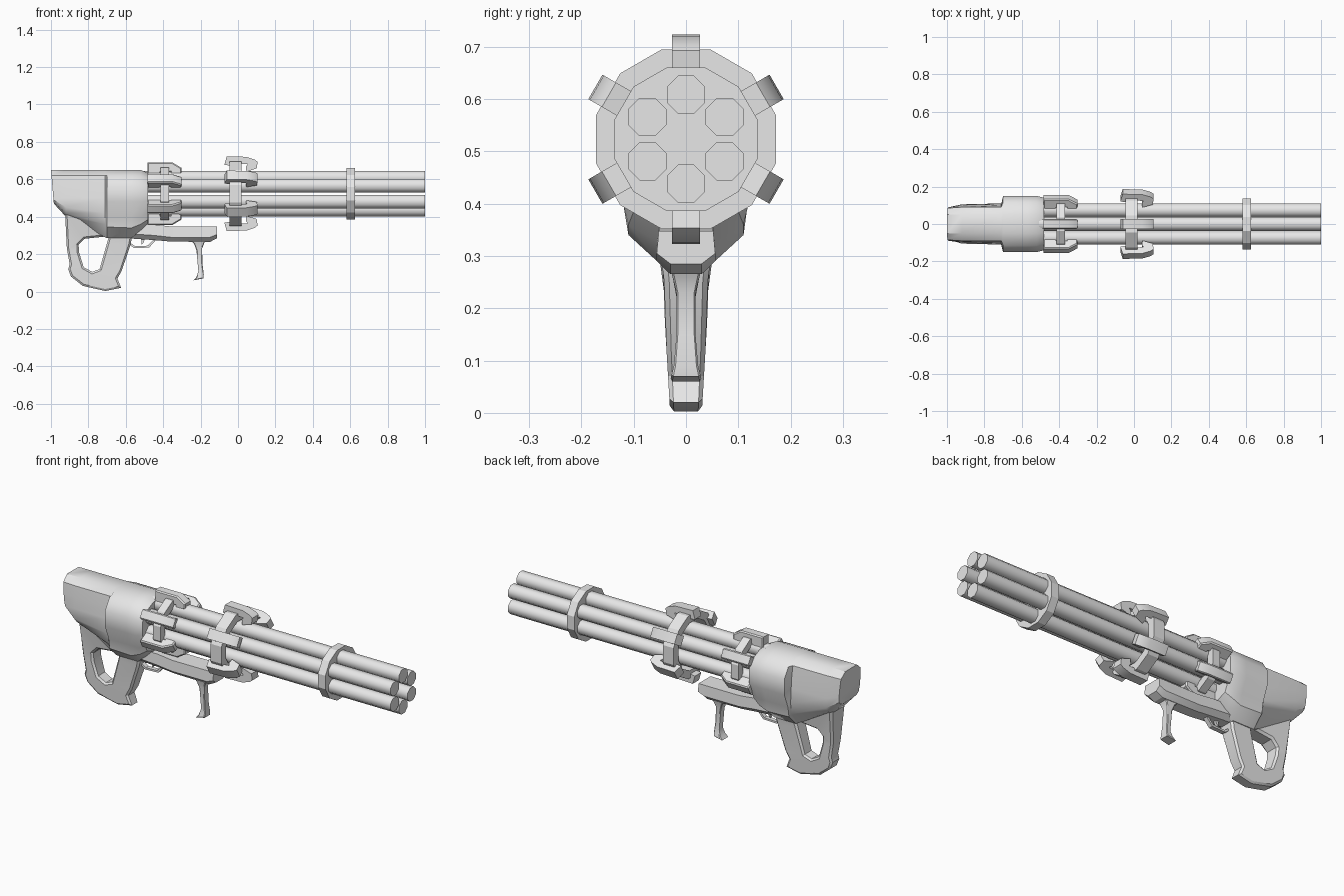
import bpy, bmesh, math
from mathutils import Matrix

if "Cube" in bpy.data.objects:
    bpy.data.objects.remove(bpy.data.objects["Cube"])

CZ = 0.523  # height of the barrel axis
grey = bpy.data.materials.new("light_grey_metal")
grey.diffuse_color = (0.8, 0.8, 0.8, 1)
grey.use_nodes = True
grey.node_tree.nodes["Principled BSDF"].inputs["Base Color"].default_value = grey.diffuse_color


def finish(name, mesh, angle=35):
    ob = bpy.data.objects.new(name, mesh)
    bpy.context.collection.objects.link(ob)
    mesh.materials.clear()
    mesh.materials.append(grey)
    bpy.ops.object.select_all(action='DESELECT')
    ob.select_set(True)
    bpy.context.view_layer.objects.active = ob
    bpy.ops.object.shade_smooth_by_angle(angle=math.radians(angle))
    return ob


def loft(name, sections, angle=35):
    """Skin closed loops of (x, y, z) points and cap both ends."""
    bm = bmesh.new()
    loops = [[bm.verts.new(p) for p in s] for s in sections]
    n = len(loops[0])
    for a, b in zip(loops, loops[1:]):
        for i in range(n):
            j = (i + 1) % n
            bm.faces.new((a[i], a[j], b[j], b[i]))
    bm.faces.new(loops[0])
    bm.faces.new(loops[-1])
    bmesh.ops.recalc_face_normals(bm, faces=bm.faces)
    me = bpy.data.meshes.new(name)
    bm.to_mesh(me)
    bm.free()
    return finish(name, me, angle)


def rod(name, sides, r, x0, x1, y=0.0, z=CZ, angle=50):
    def ring(x):
        return [(x, y + r * math.sin((i + .5) * math.tau / sides),
                 z + r * math.cos((i + .5) * math.tau / sides)) for i in range(sides)]
    return loft(name, [ring(x0), ring(x1)], angle)


def band(name, r_in, r_out, x0, x1, sides=12):
    """Flat-sided hollow band around the barrel axis."""
    bm = bmesh.new()
    rings = []
    for x, r in ((x0, r_in), (x0, r_out), (x1, r_out), (x1, r_in)):
        rings.append([bm.verts.new((x, r * math.sin((i + .5) * math.tau / sides),
                                    CZ + r * math.cos((i + .5) * math.tau / sides)))
                      for i in range(sides)])
    for k in range(4):
        a, b = rings[k], rings[(k + 1) % 4]
        for i in range(sides):
            j = (i + 1) % sides
            bm.faces.new((a[i], a[j], b[j], b[i]))
    bmesh.ops.recalc_face_normals(bm, faces=bm.faces)
    me = bpy.data.meshes.new(name)
    bm.to_mesh(me)
    bm.free()
    return finish(name, me, 20)


def plate(name, outlines, half, bevel=0.0, angle=35, width=None, spin=None):
    """Extrude (x, z) outlines (outer + holes) across y, with optional chamfer,
    width taper by height and a spin about the barrel axis."""
    cu = bpy.data.curves.new(name, 'CURVE')
    cu.dimensions, cu.fill_mode = '2D', 'BOTH'
    cu.extrude, cu.bevel_depth, cu.bevel_resolution = half - bevel, bevel, 0
    cu.offset = -bevel
    for pts in outlines:
        s = cu.splines.new('POLY')
        s.points.add(len(pts) - 1)
        for p, (x, z) in zip(s.points, pts):
            p.co = (x, z, 0, 1)
        s.use_cyclic_u = True
    tmp = bpy.data.objects.new(name + "_tmp", cu)
    bpy.context.collection.objects.link(tmp)
    bpy.context.view_layer.update()
    me = bpy.data.meshes.new_from_object(
        tmp.evaluated_get(bpy.context.evaluated_depsgraph_get()))
    bpy.data.objects.remove(tmp)
    me.transform(Matrix.Rotation(math.pi / 2, 4, 'X'))
    if width:
        for v in me.vertices:
            v.co.y *= width(v.co.z)
    if spin is not None:
        me.transform(Matrix.Translation((0, 0, CZ)) @ Matrix.Rotation(spin, 4, 'X'))
    bm = bmesh.new()
    bm.from_mesh(me)
    bmesh.ops.remove_doubles(bm, verts=bm.verts, dist=1e-5)
    bmesh.ops.recalc_face_normals(bm, faces=bm.faces)
    bm.to_mesh(me)
    bm.free()
    return finish(name, me, angle)


# Receiver: half sections (y, z) from top to bottom, mirrored and lofted along x
stations = [
    (-1.00, [(.05, .65), (.085, .62), (.09, .56), (.09, .52), (.085, .49), (.07, .475), (.04, .47)]),
    (-0.92, [(.05, .65), (.09, .62), (.095, .56), (.10, .50), (.105, .45), (.08, .42), (.04, .40)]),
    (-0.71, [(.05, .65), (.09, .62), (.10, .56), (.105, .50), (.11, .42), (.10, .36), (.05, .29)]),
    (-0.70, [(.05, .65), (.115, .62), (.15, .565), (.15, .48), (.118, .40), (.11, .345), (.05, .285)]),
    (-0.57, [(.05, .65), (.115, .62), (.15, .565), (.15, .48), (.118, .40), (.11, .34), (.05, .285)]),
    (-0.52, [(.05, .65), (.115, .62), (.15, .565), (.15, .48), (.12, .40), (.11, .36), (.05, .325)]),
    (-0.48, [(.045, .633), (.105, .605), (.14, .56), (.14, .485), (.115, .42), (.10, .385), (.045, .365)]),
]
sections = []
for x, half in stations:
    lean = 0.085 if x == -1.0 else 0.0  # sloped butt face
    right = [(x + (.65 - z) * lean, y, z) for y, z in half]
    sections.append(right + [(px, -y, z) for px, y, z in reversed(right)])
loft("receiver", sections, 38)

# Rear grip with hand hole, narrowing downwards
grip = [(-.925, .43), (-.915, .23), (-.90, .145), (-.908, .12), (-.893, .08), (-.83, .03),
        (-.71, .003), (-.625, .02), (-.645, .07), (-.622, .11), (-.575, .25), (-.56, .32),
        (-.60, .40), (-.75, .44)]
hole = [(-.852, .25), (-.82, .282), (-.69, .296), (-.70, .26), (-.74, .12), (-.78, .105),
        (-.825, .13), (-.85, .21)]
plate("rear_grip", [grip, hole], .042, .01, 30,
      width=lambda z: .72 + .28 * min(1, z / .2) + max(0, z - .27) * 4)

# Trigger guard and trigger
plate("trigger_guard", [[(-.58, .25), (-.555, .232), (-.475, .235), (-.435, .28), (-.45, .28),
                         (-.482, .245), (-.55, .242), (-.575, .26)]], .012)
plate("trigger", [[(-.53, .30), (-.49, .30), (-.505, .262), (-.515, .25), (-.515, .27)]], .008)

# Under-barrel rail, lofted along x
def rail(x, top, mid, low):
    r = [(x, .052, top), (x, .056, mid), (x, .03, low)]
    return r + [(px, -y, z) for px, y, z in reversed(r)]
loft("under_rail", [rail(-.60, .36, .31, .285), rail(-.45, .358, .30, .275),
                    rail(-.36, .348, .29, .267), rail(-.15, .348, .29, .265),
                    rail(-.112, .348, .305, .285)], 25)

# Front grip, flared at top and bottom
plate("front_grip", [[(-.26, .28), (-.235, .255), (-.222, .22), (-.212, .11), (-.222, .078),
                      (-.237, .06), (-.185, .07), (-.183, .09), (-.19, .15), (-.192, .23),
                      (-.18, .26), (-.17, .28)]], .028, .004, 30,
      width=lambda z: .65 + .45 * max(0, (.11 - z) / .05, (z - .23) / .05))

# Bands around the barrels; the muzzle one is a solid disc
rod("muzzle_disc", 12, .142, .58, .625, angle=20)
band("middle_band", .135, .178, -.045, .02)
band("rear_band", .105, .146, -.415, -.37)

# Six barrels, each with a middle and a rear clamp
mid_clamp = [(-.06, .2), (.045, .197), (.09, .182), (.105, .17), (.1, .135), (.045, .118),
             (.042, .145), (.052, .158), (-.04, .163), (-.043, .15), (-.073, .155)]
rear_clamp = [(-.485, .167), (-.35, .167), (-.302, .138), (-.302, .108), (-.36, .09),
              (-.362, .115), (-.41, .12), (-.42, .1), (-.485, .09)]
for i in range(6):
    a = i * math.tau / 6
    rod(f"barrel_{i + 1}", 8, .0395, -.55, 1.0, .085 * math.sin(a), CZ + .085 * math.cos(a))
    plate(f"middle_clamp_{i + 1}", [mid_clamp], .027, spin=a)
    plate(f"rear_clamp_{i + 1}", [rear_clamp], .027, .006, spin=a)
